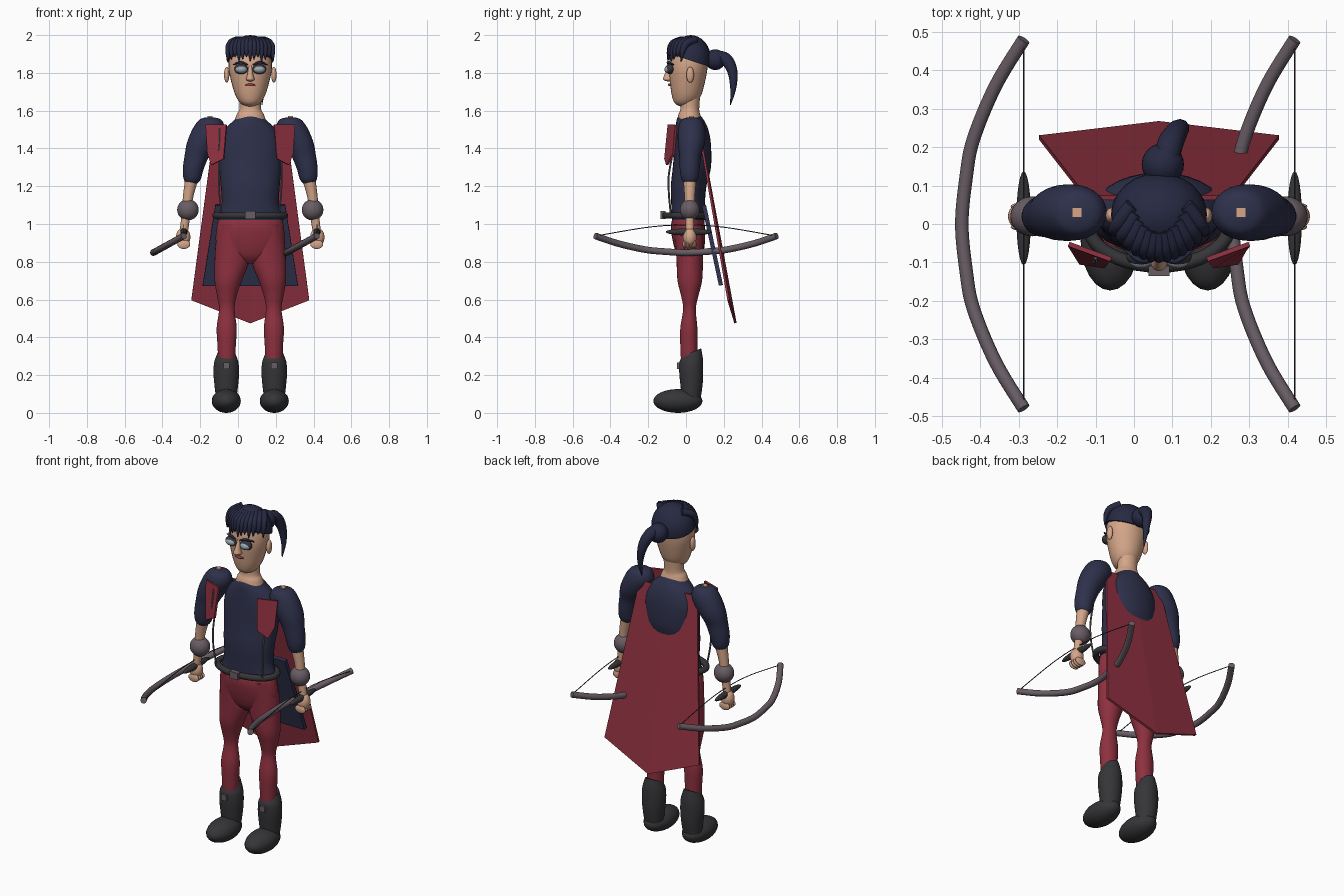
import bpy, bmesh, math
from mathutils import Vector

cube = bpy.data.objects.get("Cube")
if cube:
    bpy.data.objects.remove(cube, do_unlink=True)

CX = 0.065  # body centre line


def material(name, rgb):
    m = bpy.data.materials.new(name)
    m.use_nodes = True
    m.diffuse_color = (*rgb, 1)
    m.node_tree.nodes["Principled BSDF"].inputs["Base Color"].default_value = (*rgb, 1)
    return m


SKIN = material("skin", (0.66, 0.38, 0.25))
RED = material("crimson cloth", (0.27, 0.03, 0.05))
NAVY = material("navy cloth", (0.027, 0.03, 0.07))
HAIR = material("dark blue hair", (0.02, 0.022, 0.055))
GREY = material("mauve grey", (0.14, 0.11, 0.13))
DARK = material("charcoal leather", (0.036, 0.036, 0.04))
EYE = material("pale grey eye", (0.33, 0.39, 0.44))
LIP = material("lip red", (0.3, 0.04, 0.05))


def finish(name, bm, mat, smooth=True):
    bmesh.ops.recalc_face_normals(bm, faces=bm.faces)
    me = bpy.data.meshes.new(name)
    bm.to_mesh(me)
    bm.free()
    me.materials.append(mat)
    ob = bpy.data.objects.new(name, me)
    bpy.context.collection.objects.link(ob)
    if smooth:
        bpy.ops.object.select_all(action='DESELECT')
        ob.select_set(True)
        bpy.context.view_layer.objects.active = ob
        bpy.ops.object.shade_smooth_by_angle(angle=math.radians(50))
    return ob


def smooth_path(rows, steps):
    """Catmull-Rom interpolation through rows of any width."""
    out = []
    for i in range(len(rows) - 1):
        a, b, c, d = (rows[max(0, min(len(rows) - 1, j))] for j in range(i - 1, i + 3))
        for s in range(steps):
            t = s / steps
            out.append([0.5 * (2 * q + (r - p) * t + (2 * p - 5 * q + 4 * r - w) * t * t
                               + (3 * q - p - 3 * r + w) * t ** 3)
                        for p, q, r, w in zip(a, b, c, d)])
    return out + [list(rows[-1])]


def skin_rings(name, rings, mat, closed=False):
    bm = bmesh.new()
    loops = [[bm.verts.new(p) for p in ring] for ring in rings]
    pairs = list(zip(loops, loops[1:])) + ([(loops[-1], loops[0])] if closed else [])
    for lo, hi in pairs:
        for i in range(len(lo)):
            j = (i + 1) % len(lo)
            bm.faces.new((lo[i], lo[j], hi[j], hi[i]))
    if not closed:
        bm.faces.new(loops[0])
        bm.faces.new(loops[-1])
    return finish(name, bm, mat)


def slices(name, rows, mat, side=1, n=28):
    """Body form from level slices: height, centre offset, half width, front y, back y."""
    rings = []
    for z, u, w, f, b in smooth_path(rows, 5):
        rings.append([(CX + side * u + w * math.cos(k), (f + b) / 2 + (b - f) / 2 * math.sin(k), z)
                      for k in (2 * math.pi * i / n for i in range(n))])
    return skin_rings(name, rings, mat)


def tube(name, rows, mat, n=10, steps=6, closed=False):
    """Round tube through rows of x, y, z, radius."""
    path = rows if closed else smooth_path(rows, steps)
    rings = []
    for i, (x, y, z, r) in enumerate(path):
        nxt = path[(i + 1) % len(path)] if closed else path[min(i + 1, len(path) - 1)]
        prv = path[i - 1] if closed else path[max(i - 1, 0)]
        t = (Vector(nxt[:3]) - Vector(prv[:3])).normalized()
        ref = Vector((1, 0, 0)) if abs(t.x) < 0.7 and not closed else Vector((0, 0, 1))
        a = t.cross(ref).normalized()
        b = t.cross(a)
        rings.append([Vector((x, y, z)) + r * (a * math.cos(k) + b * math.sin(k))
                      for k in (2 * math.pi * j / n for j in range(n))])
    return skin_rings(name, rings, mat, closed)


def ball(name, u, y, z, rx, ry, rz, mat, cut=None):
    bm = bmesh.new()
    bmesh.ops.create_uvsphere(bm, u_segments=24, v_segments=16, radius=1)
    for v in bm.verts:
        v.co = Vector((CX + u + v.co.x * rx, y + v.co.y * ry, z + v.co.z * rz))
    if cut:
        bmesh.ops.bisect_plane(bm, geom=bm.verts[:] + bm.edges[:] + bm.faces[:],
                               plane_co=cut[0], plane_no=cut[1], clear_inner=True)
        bmesh.ops.holes_fill(bm, edges=[e for e in bm.edges if e.is_boundary])
    return finish(name, bm, mat)


def box(name, u, y, z, sx, sy, sz, mat):
    bm = bmesh.new()
    bmesh.ops.create_cube(bm, size=1)
    for v in bm.verts:
        v.co = Vector((CX + u + v.co.x * sx, y + v.co.y * sy, z + v.co.z * sz))
    return finish(name, bm, mat, False)


def sheet(name, polys, mat, thick):
    """Flat cloth panel, given as polygons of offset, y, z."""
    bm = bmesh.new()
    for poly in polys:
        bm.faces.new([bm.verts.new((CX + u, y, z)) for u, y, z in poly])
    bmesh.ops.remove_doubles(bm, verts=bm.verts, dist=0.0001)
    ob = finish(name, bm, mat, False)
    mod = ob.modifiers.new("thickness", 'SOLIDIFY')
    mod.thickness = thick
    mod.offset = 0


# Head and neck
slices("head", [(1.622, 0, .02, -.03, .03), (1.64, 0, .052, -.06, .05), (1.68, 0, .078, -.075, .08),
                (1.75, 0, .1, -.085, .1), (1.82, 0, .114, -.09, .113), (1.88, 0, .11, -.085, .115),
                (1.93, 0, .085, -.06, .09), (1.96, 0, .02, 0, .04)], SKIN)
slices("neck", [(1.54, 0, .085, -.05, .09), (1.58, 0, .072, -.04, .075), (1.61, 0, .057, -.03, .07),
                (1.68, 0, .058, -.03, .075)], SKIN)
slices("nose", [(1.755, 0, .008, -.1, -.07), (1.765, 0, .022, -.122, -.07), (1.79, 0, .016, -.115, -.07),
                (1.84, 0, .008, -.092, -.07)], SKIN, n=14)
tube("mouth", [(CX - .026, -.08, 1.733, .004), (CX, -.087, 1.737, .008), (CX + .026, -.08, 1.733, .004)], LIP)

# Hair: cap, fringe and ponytail
ball("hair_cap", 0, .025, 1.87, .125, .108, .13, HAIR, cut=((CX, .025, 1.865), (0, .33, 1)))
for i in range(13):
    u = (i - 6) / 6
    back = .07 * u * u
    drop = .012 * (i % 3)
    tube("fringe_strand", [(CX + .07 * u, -.02 + back, 1.975, .02), (CX + .105 * u, -.068 + back, 1.955, .02),
                           (CX + .118 * u, -.088 + back, 1.915, .014),
                           (CX + .12 * u, -.096 + back, 1.86 + drop, .002)], HAIR, n=8)
ball("hair_bun", .01, .155, 1.87, .055, .055, .055, HAIR)
tube("ponytail", [(CX + .015, .15, 1.885, .035), (CX + .03, .21, 1.872, .034), (CX + .05, .245, 1.81, .027),
                  (CX + .062, .25, 1.72, .016), (CX + .062, .235, 1.63, .002)], HAIR)

# Torso, hips and belt
slices("torso", [(1.575, 0, .065, -.04, .075), (1.55, 0, .085, -.05, .095), (1.5, 0, .135, -.055, .118),
                 (1.42, 0, .168, -.06, .132), (1.3, 0, .165, -.07, .132), (1.2, 0, .156, -.08, .108),
                 (1.1, 0, .152, -.078, .1), (1.02, 0, .178, -.075, .1)], NAVY)
slices("hips", [(1.04, 0, .165, -.07, .095), (.98, 0, .178, -.08, .1), (.9, 0, .18, -.068, .1),
                (.83, 0, .13, -.045, .085), (.79, 0, .04, -.01, .05)], RED)
tube("belt", [(CX + .183 * math.cos(k), .105 * math.sin(k) - .004, 1.045, .018)
              for k in (2 * math.pi * i / 40 for i in range(40))], DARK, closed=True)
box("belt_buckle", 0, -.122, 1.047, .055, .026, .042, GREY)

# Cape and inner coat tail
halves = [[(0, .07, 1.51), (s * .19, .068, 1.51), (s * .312, .225, .597), (0, .262, .475)] for s in (1, -1)]
sheet("cape", halves, RED, .012)
sheet("coat_tail", [[(-.185, .095, 1.1), (.185, .095, 1.1), (.252, .185, .675), (-.252, .185, .675)]], NAVY, .022)

# Paired parts
for s, side in ((1, "left"), (-1, "right")):
    ball(side + "_ear", s * .125, .022, 1.79, .014, .02, .042, SKIN)
    ball(side + "_eye_rim", s * .048, -.085, 1.82, .037, .024, .027, DARK)
    ball(side + "_eye", s * .048, -.093, 1.818, .031, .022, .02, EYE)
    tube(side + "_brow", [(CX + s * .014, -.094, 1.842, .004), (CX + s * .05, -.094, 1.856, .007),
                          (CX + s * .09, -.066, 1.843, .003)], HAIR)

    # Arm
    slices(side + "_sleeve", [(1.565, .215, .02, .01, .05), (1.55, .212, .06, -.025, .085),
                              (1.5, .222, .085, -.042, .102), (1.43, .255, .08, -.043, .1),
                              (1.36, .283, .065, -.035, .08), (1.29, .302, .055, -.033, .073),
                              (1.24, .307, .046, -.025, .065), (1.215, .309, .03, -.01, .05)], NAVY, s)
    slices(side + "_forearm", [(1.24, .309, .036, -.015, .055), (1.15, .328, .028, -.008, .048),
                               (1.05, .34, .024, -.004, .044), (.96, .352, .022, -.002, .042)], SKIN, s)
    ball(side + "_wristband", s * .33, .02, 1.075, .057, .052, .056, GREY)
    ball(side + "_palm", s * .355, .02, .93, .038, .036, .05, SKIN)
    for i in range(4):
        ball(side + "_finger", s * .352, -.008 + i * .018, .892, .034, .01, .024, SKIN)
    box(side + "_shoulder_stud", s * .213, .03, 1.565, .026, .026, .012, SKIN)

    # Lapel and hanging cord
    sheet(side + "_lapel", [[(s * .125, -.092, 1.525), (s * .235, -.052, 1.525), (s * .225, -.065, 1.37),
                             (s * .205, -.1, 1.312), (s * .14, -.11, 1.345)]], RED, .012)
    tube(side + "_cord", [(CX + s * .165, -.075, 1.35, .005), (CX + s * .166, -.092, 1.25, .005),
                          (CX + s * .163, -.09, 1.15, .005), (CX + s * .15, -.08, 1.05, .005)], GREY, n=6)

    # Leg and boot
    slices(side + "_leg", [(1.0, .088, .08, -.065, .09), (.9, .095, .088, -.056, .092), (.8, .098, .091, -.05, .09),
                           (.7, .117, .072, -.045, .085), (.62, .124, .052, -.026, .066),
                           (.55, .124, .041, -.015, .052), (.45, .125, .053, -.03, .06),
                           (.35, .125, .048, -.03, .06), (.25, .125, .045, -.025, .06)], RED, s)
    boot = slices(side + "_boot", [(.34, .127, .045, -.024, .08), (.28, .127, .062, -.034, .09),
                                   (.22, .127, .068, -.036, .091), (.15, .127, .063, -.03, .088),
                                   (.06, .127, .052, -.02, .075)], DARK, s)
    for v in boot.data.vertices:  # the cuff dips toward the front
        if v.co.z > .27:
            v.co.z += (v.co.y - .075) * .45 * (v.co.z - .27) / .07
    ball(side + "_foot", s * .127, -.043, .063, .077, .13, .063, DARK)
    box(side + "_boot_buckle", s * .127, -.038, .25, .032, .02, .034, GREY)

    # Bow: both bend the same way, so the pair is shifted rather than mirrored
    hand = .418 if s > 0 else -.287
    half = [(.12, .15), (.22, .131), (.36, .073), (.48, 0)]
    bend = [(-y, d) for y, d in reversed(half)] + [(0, .161)] + half
    tube(side + "_bow", [(hand - d, y, .937 - .55 * d, .0175) for y, d in bend], GREY, n=12)
    tube(side + "_bowstring", [(hand, y, z, .0025) for y, z in
                               ((-.475, .937), (-.2, .983), (0, .995), (.2, .983), (.475, .937))], DARK, n=6)
    ball(side + "_bow_grip", hand - CX, .015, .958, .019, .122, .019, DARK)

tube("chest_strap", [(CX - .165, -.088, 1.505, .005), (CX - .165, -.096, 1.45, .005),
                     (CX - .17, -.1, 1.39, .005)], GREY, n=6)
